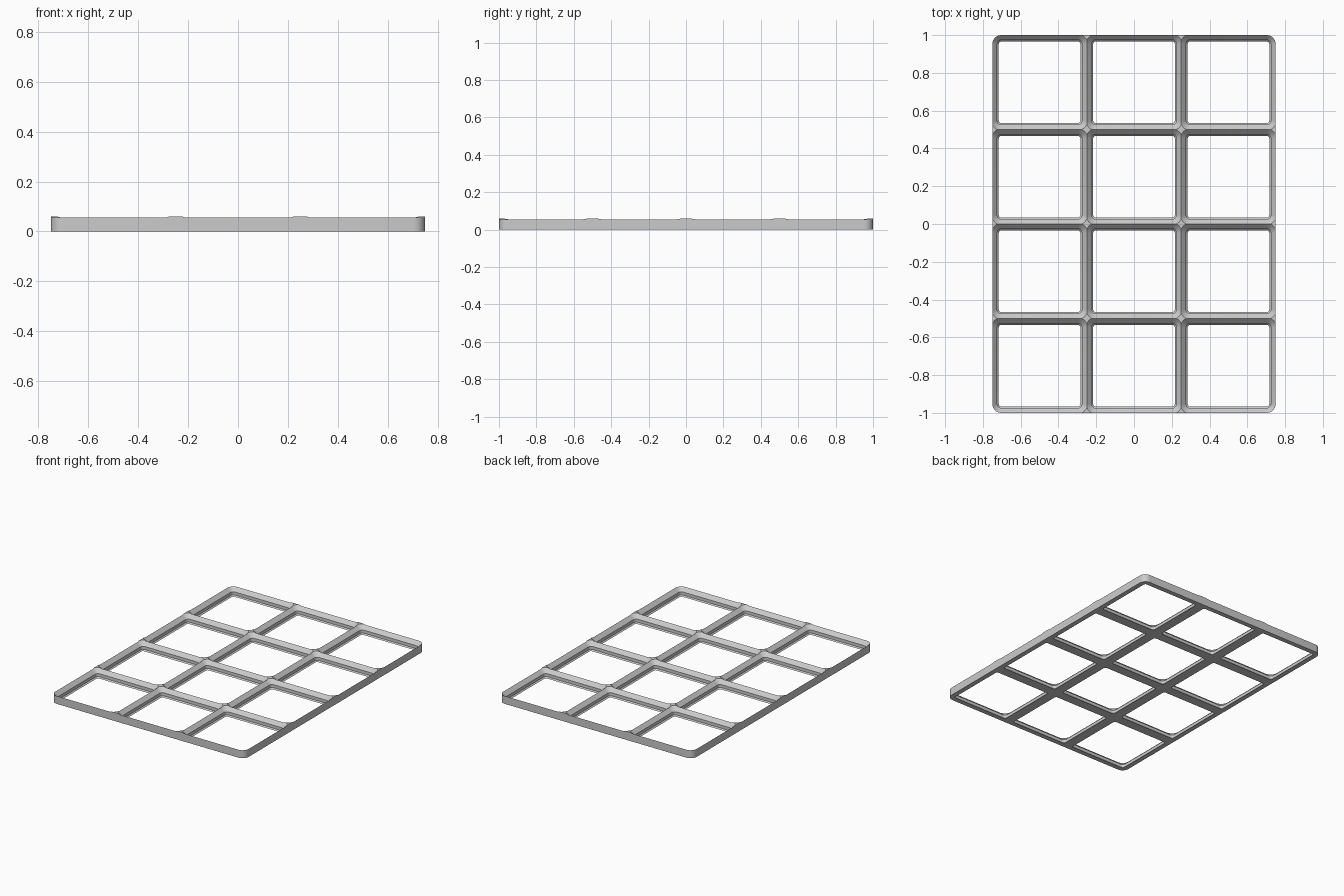
import bpy, bmesh
from math import sin, cos, acos, pi

if "Cube" in bpy.data.objects:
    bpy.data.objects.remove(bpy.data.objects["Cube"])

MM = 1 / 84              # millimetres to units
CELL = 42                # grid pitch
COLS, ROWS = 3, 4
RADIUS = 4               # pocket and outer corner radius
RIM, PEAK = 4.65, 5      # ridge height, height of the stars at crossings
TOP_RADIUS = RADIUS + PEAK - RIM

# Pocket wall from the underside up: bottom chamfer, straight wall, top chamfer
PROFILE = [(0, 0), (2.85, 0), (2.15, 0.7), (2.15, 2.5), (0, RIM)]

# Angles along a corner, with a stop where the flat of a star begins
START = acos(RADIUS / TOP_RADIUS)
ANGLES = [0, START / 2]
ANGLES += [START + (pi / 2 - 2 * START) * k / 6 for k in range(7)]
ANGLES += [pi / 2 - START / 2, pi / 2]
CORNERS = [(1, 1), (-1, 1), (-1, -1), (1, -1)]

grey = bpy.data.materials.new("light_grey")
grey.use_nodes = True
colour = (0.6, 0.6, 0.6, 1)
grey.diffuse_color = colour
grey.node_tree.nodes["Principled BSDF"].inputs["Base Color"].default_value = colour

bm = bmesh.new()


def face(points, centre):
    bm.faces.new([bm.verts.new((x + centre[0], y + centre[1], z)) for x, y, z in points])


def arc(i, z, inset=0):
    """Points of one rounded corner of a cell."""
    c = CELL / 2 - RADIUS
    sx, sy = CORNERS[i]
    r = RADIUS - inset
    return [(sx * c + r * cos(a + i * pi / 2), sy * c + r * sin(a + i * pi / 2), z)
            for a in ANGLES]


def star_arc(i):
    """Upper edge of the sloped corner, clipped at the cell borders."""
    c = CELL / 2 - RADIUS
    sx, sy = CORNERS[i]
    points = []
    for a in ANGLES:
        r = min(TOP_RADIUS, RADIUS / max(cos(a), sin(a)))
        b = a + i * pi / 2
        points.append((sx * c + r * cos(b), sy * c + r * sin(b), RIM + r - RADIUS))
    return points


def strip(low, high, centre):
    for k in range(len(low) - 1):
        face((low[k], low[k + 1], high[k + 1], high[k]), centre)


def add_cell(centre, outer):
    """One pocket; outer tells which sides lie on the border of the plate."""
    rings = []
    for inset, z in PROFILE:
        ring = [p for i in range(4) for p in arc(i, z, inset)]
        rings.append(ring + ring[:1])
    for low, high in zip(rings, rings[1:]):
        strip(low, high, centre)

    for i, (sx, sy) in enumerate(CORNERS):
        base, rim = arc(i, 0), arc(i, RIM)
        # Outer wall along the straight side after this corner
        if outer[i]:
            n = (i + 1) % 4
            face((base[-1], arc(n, 0)[0], arc(n, RIM)[0], rim[-1]), centre)
        # Rounded outer corner of the plate
        if outer[i] and outer[i - 1]:
            strip(base, rim, centre)
            continue
        # Crossing: flat underside, sloped sides and raised star
        foot = (sx * CELL / 2, sy * CELL / 2, 0)
        tip = (foot[0], foot[1], PEAK)
        upper = star_arc(i)
        face(base + [foot], centre)
        strip(rim, upper, centre)
        face(upper[2:-2] + [tip], centre)
        # Outer wall under a half star
        if outer[i - 1]:
            face([foot, base[0]] + upper[:3] + [tip], centre)
        if outer[i]:
            face([foot, base[-1]] + upper[:-4:-1] + [tip], centre)


# Grid of pockets
for c in range(COLS):
    for r in range(ROWS):
        middle = ((c - (COLS - 1) / 2) * CELL, (r - (ROWS - 1) / 2) * CELL)
        add_cell(middle, [r == ROWS - 1, c == 0, r == 0, c == COLS - 1])

# Weld the cells into one plate
bmesh.ops.remove_doubles(bm, verts=bm.verts, dist=0.001)
bmesh.ops.recalc_face_normals(bm, faces=bm.faces)
bmesh.ops.scale(bm, vec=(MM, MM, MM), verts=bm.verts)
mesh = bpy.data.meshes.new("grid_baseplate")
bm.to_mesh(mesh)
bm.free()
mesh.materials.append(grey)
plate = bpy.data.objects.new("grid_baseplate", mesh)
bpy.context.collection.objects.link(plate)

# Smooth the rounded corners, keep the chamfer edges sharp
bpy.ops.object.select_all(action='DESELECT')
plate.select_set(True)
bpy.context.view_layer.objects.active = plate
bpy.ops.object.shade_smooth_by_angle(angle=pi / 6)
